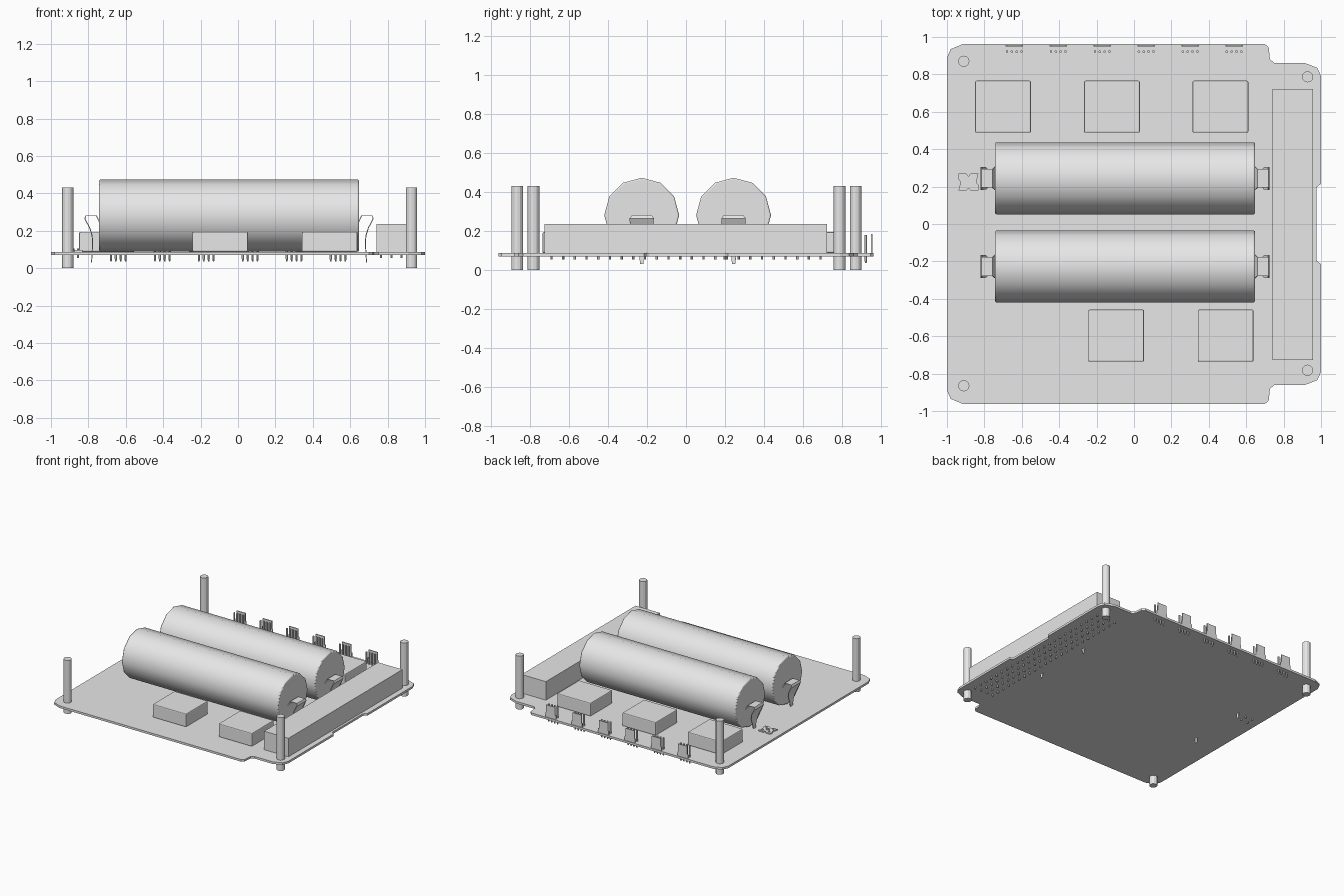
import bpy, bmesh, math
from mathutils import Matrix, Vector

cube = bpy.data.objects.get("Cube")
if cube:
    bpy.data.objects.remove(cube, do_unlink=True)

GREY = bpy.data.materials.new("plain grey")
GREY.use_nodes = True
GREY.diffuse_color = (0.8, 0.8, 0.8, 1)
GREY.node_tree.nodes["Principled BSDF"].inputs["Base Color"].default_value = (0.8, 0.8, 0.8, 1)
BOARD_LOW, BOARD_TOP = 0.07, 0.087


def finish(bm, name, bevel=0, smooth=False):
    bmesh.ops.recalc_face_normals(bm, faces=bm.faces)
    mesh = bpy.data.meshes.new(name)
    bm.to_mesh(mesh)
    bm.free()
    mesh.materials.append(GREY)
    ob = bpy.data.objects.new(name, mesh)
    bpy.context.collection.objects.link(ob)
    if bevel:
        mod = ob.modifiers.new("edge rounding", 'BEVEL')
        mod.width = bevel
        mod.segments = 2
        mod.limit_method = 'ANGLE'
        mod.angle_limit = math.radians(50)
    if smooth:
        bpy.ops.object.select_all(action='DESELECT')
        ob.select_set(True)
        bpy.context.view_layer.objects.active = ob
        bpy.ops.object.shade_smooth_by_angle(angle=math.radians(40))
    return ob


def add_box(bm, x0, x1, y0, y1, z0, z1):
    size = Matrix.Diagonal((x1 - x0, y1 - y0, z1 - z0, 1))
    mid = Matrix.Translation(((x0 + x1) / 2, (y0 + y1) / 2, (z0 + z1) / 2))
    bmesh.ops.create_cube(bm, size=1, matrix=mid @ size)


def add_rod(bm, x, y, z0, z1, r, sides, tip=None):
    bmesh.ops.create_cone(bm, cap_ends=True, segments=sides, radius1=r,
                          radius2=r if tip is None else tip, depth=z1 - z0,
                          matrix=Matrix.Translation((x, y, (z0 + z1) / 2)))


def box(name, *bounds, bevel=0):
    bm = bmesh.new()
    add_box(bm, *bounds)
    return finish(bm, name, bevel)


def prism(name, outline, z0, z1):
    bm = bmesh.new()
    face = bm.faces.new([bm.verts.new((x, y, z0)) for x, y in outline])
    top = bmesh.ops.extrude_face_region(bm, geom=[face])
    bmesh.ops.translate(bm, vec=(0, 0, z1 - z0),
                        verts=[v for v in top["geom"] if isinstance(v, bmesh.types.BMVert)])
    return finish(bm, name)


# Circuit board: half outline mirrored front to back, with stepped right side
half = [(0.975, 0.19), (0.98, 0.2), (1, 0.215), (1, 0.79), (0.98, 0.835), (0.91, 0.862),
        (0.75, 0.862), (0.727, 0.88), (0.72, 0.945), (0.7, 0.962),
        (-0.915, 0.962), (-0.98, 0.935), (-1, 0.89)]
prism("circuit_board", half + [(x, -y) for x, y in reversed(half)], BOARD_LOW, BOARD_TOP)

# Corner standoffs
for i, (x, y) in enumerate([(-0.91, 0.87), (-0.91, -0.865), (0.928, 0.787), (0.928, -0.782)]):
    bm = bmesh.new()
    add_rod(bm, x, y, 0, 0.43, 0.03, 12)
    finish(bm, f"standoff_{i + 1}")

# Square relay blocks
blocks = [(-0.70, 0.627), (-0.118, 0.627), (0.462, 0.627), (-0.095, -0.597), (0.49, -0.597)]
for i, (x, y) in enumerate(blocks):
    box(f"relay_block_{i + 1}", x - 0.149, x + 0.149, y - 0.139, y + 0.139,
        BOARD_TOP, 0.194, bevel=0.007)

# Long edge connector with rows of solder pins
box("edge_connector", 0.741, 0.957, -0.726, 0.722, BOARD_TOP, 0.236)
bm = bmesh.new()
for row in range(4):
    for col in range(24):
        add_rod(bm, 0.765 + row * 0.055, -0.69 + col * 0.06, 0.053, BOARD_TOP, 0.006, 6)
finish(bm, "edge_connector_pins")

# Spring clip strip: offset along x, height, half width
strip = [(0.0, 0.246, 0.064), (0.016, 0.28, 0.05), (0.072, 0.28, 0.05), (0.078, 0.265, 0.062),
         (0.052, 0.215, 0.06), (0.039, 0.175, 0.045), (0.036, 0.13, 0.025),
         (0.039, 0.085, 0.014), (0.042, 0.03, 0.008)]


def clip(name, x, y, side):
    bm = bmesh.new()
    rows = [[bm.verts.new((x + side * dx, y + s * w, z)) for s in (-1, 1)] for dx, z, w in strip]
    for a, b in zip(rows, rows[1:]):
        bm.faces.new((a[0], a[1], b[1], b[0]))
    ob = finish(bm, name)
    mod = ob.modifiers.new("sheet thickness", 'SOLIDIFY')
    mod.thickness = 0.005
    mod.offset = 0


# Two battery cells lying along x, held by a clip at each end
for label, y in (("front", -0.227), ("back", 0.244)):
    bm = bmesh.new()
    bmesh.ops.create_cone(bm, cap_ends=True, segments=12, radius1=0.192, radius2=0.192,
                          depth=1.39, matrix=Matrix.Translation((-0.048, y, 0.281))
                          @ Matrix.Rotation(math.pi / 2, 4, 'Y'))
    finish(bm, f"{label}_battery", bevel=0.007, smooth=True)
    clip(f"{label}_battery_right_clip", -0.741, y, -1)
    clip(f"{label}_battery_left_clip", 0.645, y, 1)

# Pin headers along the back edge: upright plate with four pins
for i in range(6):
    x = -0.64 + i * 0.235
    bm = bmesh.new()
    add_box(bm, x - 0.047, x + 0.047, 0.949, 0.957, BOARD_LOW, 0.12)
    add_box(bm, x - 0.04, x + 0.04, 0.949, 0.957, 0.12, 0.185)
    for k in range(4):
        px = x + (k - 1.5) * 0.026
        add_rod(bm, px, 0.922, 0.05, 0.18, 0.007, 6)
        add_rod(bm, px, 0.922, 0.036, 0.05, 0.004, 6, tip=0.007)
    finish(bm, f"pin_header_{i + 1}")

# Small switch beside the back battery: notched base with short contacts
notched = [(-0.053, -0.045), (-0.012, -0.045), (0, -0.032), (0.012, -0.045), (0.053, -0.045),
           (0.053, -0.015), (0.042, 0)]
outline = notched + [(-x, -y) for x, y in notched]
prism("switch_base", [(x - 0.885, y + 0.224) for x, y in outline], BOARD_TOP, 0.096)
bm = bmesh.new()
for sx in (-1, 1):
    for sy in (-1, 1):
        add_rod(bm, -0.885 + sx * 0.03, 0.224 + sy * 0.026, 0.055, 0.104, 0.006, 6)
add_rod(bm, -0.885, 0.224, BOARD_TOP, 0.104, 0.012, 8)
finish(bm, "switch_contacts")
